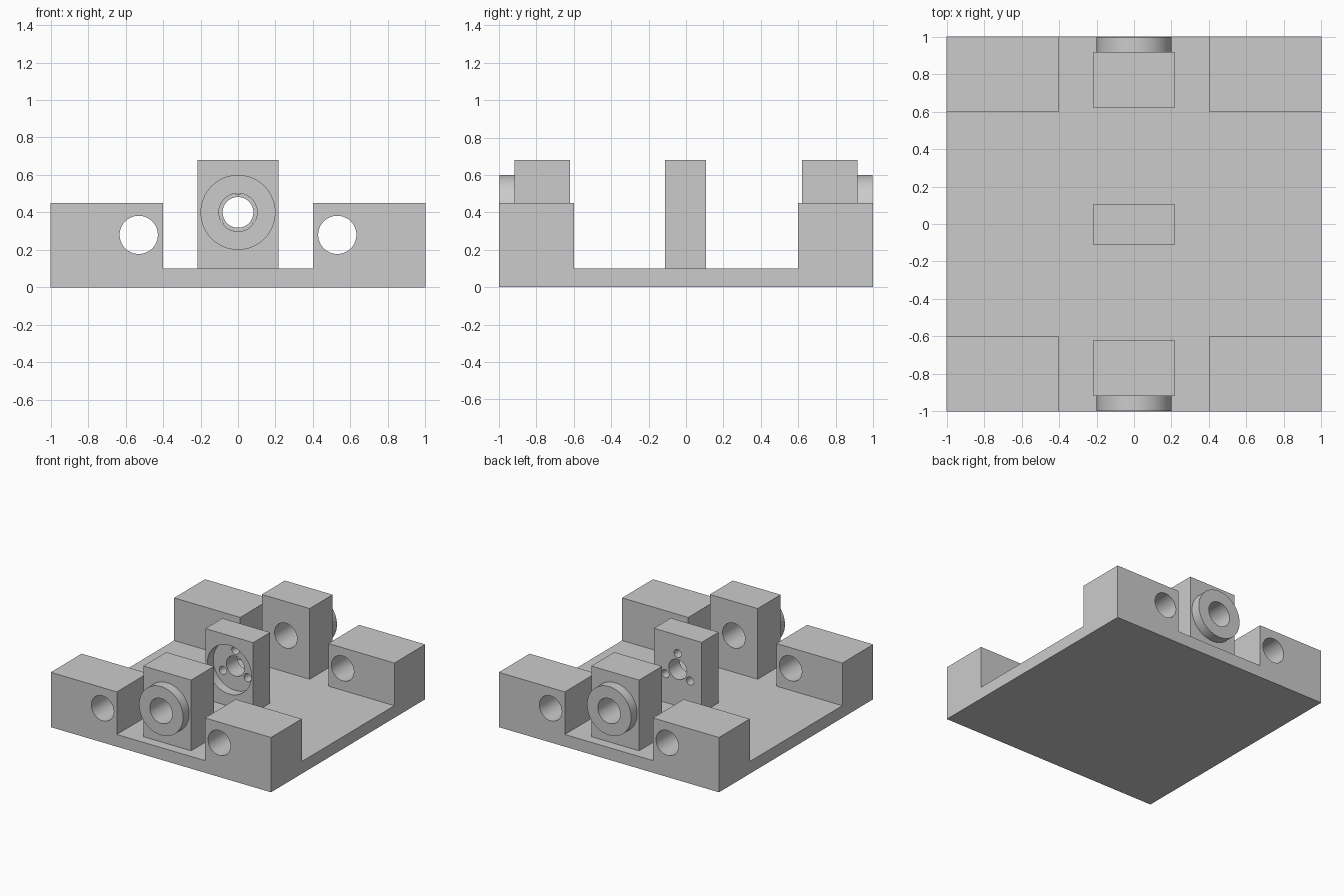
import bpy, math
from mathutils import Vector

cube = bpy.data.objects.get("Cube")
if cube:
    bpy.data.objects.remove(cube, do_unlink=True)

# Single grey material
grey = bpy.data.materials.new("machined_grey")
grey.use_nodes = True
grey.diffuse_color = (0.6, 0.6, 0.6, 1)
grey.node_tree.nodes["Principled BSDF"].inputs["Base Color"].default_value = (0.6, 0.6, 0.6, 1)


def box(name, x, y, z):
    """Box spanning three (low, high) ranges."""
    spans = (x, y, z)
    bpy.ops.mesh.primitive_cube_add(size=1, location=[sum(s) / 2 for s in spans])
    ob = bpy.context.object
    ob.name = name
    ob.scale = [s[1] - s[0] for s in spans]
    bpy.ops.object.transform_apply(location=True, rotation=True, scale=True)
    ob.data.materials.append(grey)
    return ob


def rod(name, x, z, radius, y):
    """Cylinder along y."""
    bpy.ops.mesh.primitive_cylinder_add(vertices=64, radius=radius, depth=y[1] - y[0],
                                        location=(x, sum(y) / 2, z), rotation=(math.pi / 2, 0, 0))
    ob = bpy.context.object
    ob.name = name
    bpy.ops.object.transform_apply(location=True, rotation=True, scale=True)
    ob.data.materials.append(grey)
    return ob


def combine(ob, tool, operation):
    """Apply a boolean and remove its tool."""
    mod = ob.modifiers.new("boolean", 'BOOLEAN')
    mod.operation = operation
    mod.solver = 'EXACT'
    mod.object = tool
    bpy.ops.object.select_all(action='DESELECT')
    ob.select_set(True)
    bpy.context.view_layer.objects.active = ob
    bpy.ops.object.modifier_apply(modifier=mod.name)
    bpy.data.objects.remove(tool, do_unlink=True)


def finish(ob):
    bpy.ops.object.select_all(action='DESELECT')
    ob.select_set(True)
    bpy.context.view_layer.objects.active = ob
    bpy.ops.object.shade_smooth_by_angle(angle=math.radians(30))


THROUGH = (-2, 2)
AXIS_Z = 0.4
FLOOR = 0.1
HALF_W = 0.217

# Base plate
box("base_plate", (-1, 1), (-1, 1), (0, FLOOR))

# Four corner blocks with guide holes
for end, sy in (("front", -1), ("back", 1)):
    for side, sx in (("right", -1), ("left", 1)):
        block = box(f"{end}_{side}_corner_block", sorted((sx * 0.4, sx)),
                    sorted((sy * 0.6, sy)), (FLOOR, 0.45))
        combine(block, rod("guide_hole", sx * 0.53, 0.28, 0.102, THROUGH), 'DIFFERENCE')
        finish(block)

# End supports, each with an outward boss and a bore
for end, sy in (("front", -1), ("back", 1)):
    support = box(f"{end}_support", (-HALF_W, HALF_W),
                  sorted((sy * 0.62, sy * 0.918)), (FLOOR, 0.68))
    combine(support, rod("boss", 0, AXIS_Z, 0.2, sorted((sy * 0.85, sy * 0.998))), 'UNION')
    combine(support, rod("bore", 0, AXIS_Z, 0.102, THROUGH), 'DIFFERENCE')
    finish(support)

# Middle mount: front recess, shaft hole and three screw holes
mount = box("middle_mount", (-HALF_W, HALF_W), (-0.113, 0.107), (FLOOR, 0.68))
combine(mount, rod("recess", 0, AXIS_Z, 0.2, (-0.5, -0.035)), 'DIFFERENCE')
combine(mount, rod("shaft_hole", 0, AXIS_Z, 0.082, THROUGH), 'DIFFERENCE')
for i in range(3):
    a = math.radians(90 + 120 * i)
    combine(mount, rod("screw_hole", 0.13 * math.cos(a), AXIS_Z + 0.13 * math.sin(a),
                       0.033, THROUGH), 'DIFFERENCE')
finish(mount)
